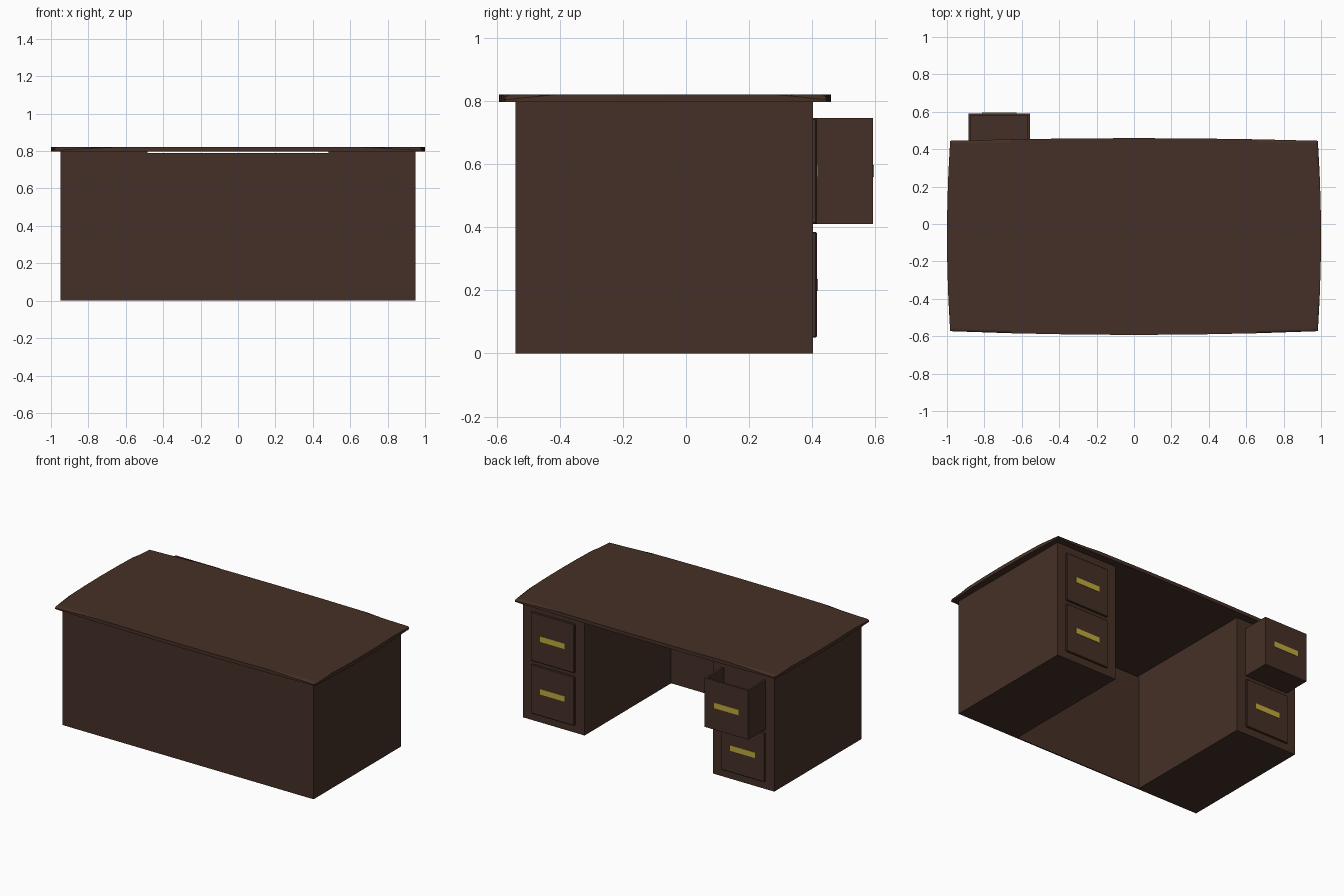
import bpy, bmesh

if "Cube" in bpy.data.objects:
    bpy.data.objects.remove(bpy.data.objects["Cube"])


def material(name, rgb):
    m = bpy.data.materials.new(name)
    m.diffuse_color = (*rgb, 1)
    m.use_nodes = True
    m.node_tree.nodes["Principled BSDF"].inputs["Base Color"].default_value = m.diffuse_color
    return m


WOOD = material("dark_brown_wood", (0.060, 0.030, 0.020))
BRASS = material("brass", (0.52, 0.40, 0.045))


def finish(name, bm, mat):
    bmesh.ops.recalc_face_normals(bm, faces=bm.faces)
    me = bpy.data.meshes.new(name)
    bm.to_mesh(me)
    bm.free()
    me.materials.append(mat)
    ob = bpy.data.objects.new(name, me)
    bpy.context.collection.objects.link(ob)
    return ob


def add_box(bm, x0, x1, y0, y1, z0, z1):
    verts = bmesh.ops.create_cube(bm, size=1)["verts"]
    for v in verts:
        v.co.x = x1 if v.co.x > 0 else x0
        v.co.y = y1 if v.co.y > 0 else y0
        v.co.z = z1 if v.co.z > 0 else z0


def box(name, *dims, mat=WOOD, bevel=0):
    bm = bmesh.new()
    add_box(bm, *dims)
    if bevel:
        bmesh.ops.bevel(bm, geom=bm.edges[:], offset=bevel, segments=1,
                        affect='EDGES')
    return finish(name, bm, mat)


# Desk top: outline with gently bowed sides and a rounded upper edge
N = 6
ts = [-1 + 2 * i / N for i in range(N)]
outline = [(0.983 * t, -0.573 - 0.020 * (1 - t * t)) for t in ts]
outline += [(0.983 + 0.017 * (1 - t * t), -0.064 + 0.509 * t) for t in ts]
outline += [(-0.983 * t, 0.445 + 0.014 * (1 - t * t)) for t in ts]
outline += [(-0.983 - 0.017 * (1 - t * t), -0.064 - 0.509 * t) for t in ts]
bm = bmesh.new()
face = bm.faces.new([bm.verts.new((x, y, 0.797)) for x, y in outline])
ext = bmesh.ops.extrude_face_region(bm, geom=[face])["geom"]
for v in [g for g in ext if isinstance(g, bmesh.types.BMVert)]:
    v.co.z = 0.821
rim = [e for e in bm.edges if all(v.co.z > 0.82 for v in e.verts)]
bmesh.ops.bevel(bm, geom=rim, offset=0.017, segments=3, profile=0.5,
                affect='EDGES')
finish("desk_top", bm, WOOD)

# Front panel, stopping just short of the top
box("front_panel", -0.486, 0.486, -0.54, -0.532, 0, 0.790)

# Pedestals with two drawers each
for side, label in ((1, "right"), (-1, "left")):
    inner, outer = sorted((side * 0.485, side * 0.95))
    box(f"{label}_pedestal", inner, outer, -0.54, 0.403, 0, 0.797)
    x0, x1 = sorted((side * 0.555, side * 0.885))
    xc = (x0 + x1) / 2
    for z0, level in ((0.05, "lower"), (0.41, "upper")):
        z1 = z0 + 0.335
        zc = (z0 + z1) / 2
        name = f"{label}_{level}_drawer"
        if side < 0 and level == "upper":
            # Pulled-out drawer: open tray
            front, w = 0.592, 0.014
            bm = bmesh.new()
            add_box(bm, x0, x1, front - w, front, z0, z1)
            add_box(bm, x0, x0 + w, 0.40, front - w, z0, z1)
            add_box(bm, x1 - w, x1, 0.40, front - w, z0, z1)
            add_box(bm, x0 + w, x1 - w, 0.40, front - w, z0, z0 + w)
            finish(name, bm, WOOD)
        else:
            front = 0.415
            box(name, x0, x1, 0.395, front, z0, z1, bevel=0.004)
        # Flat handle plate
        box(f"{name}_handle", xc - 0.093, xc + 0.093, front - 0.002,
            front + 0.003, zc - 0.019, zc + 0.019, mat=BRASS)
